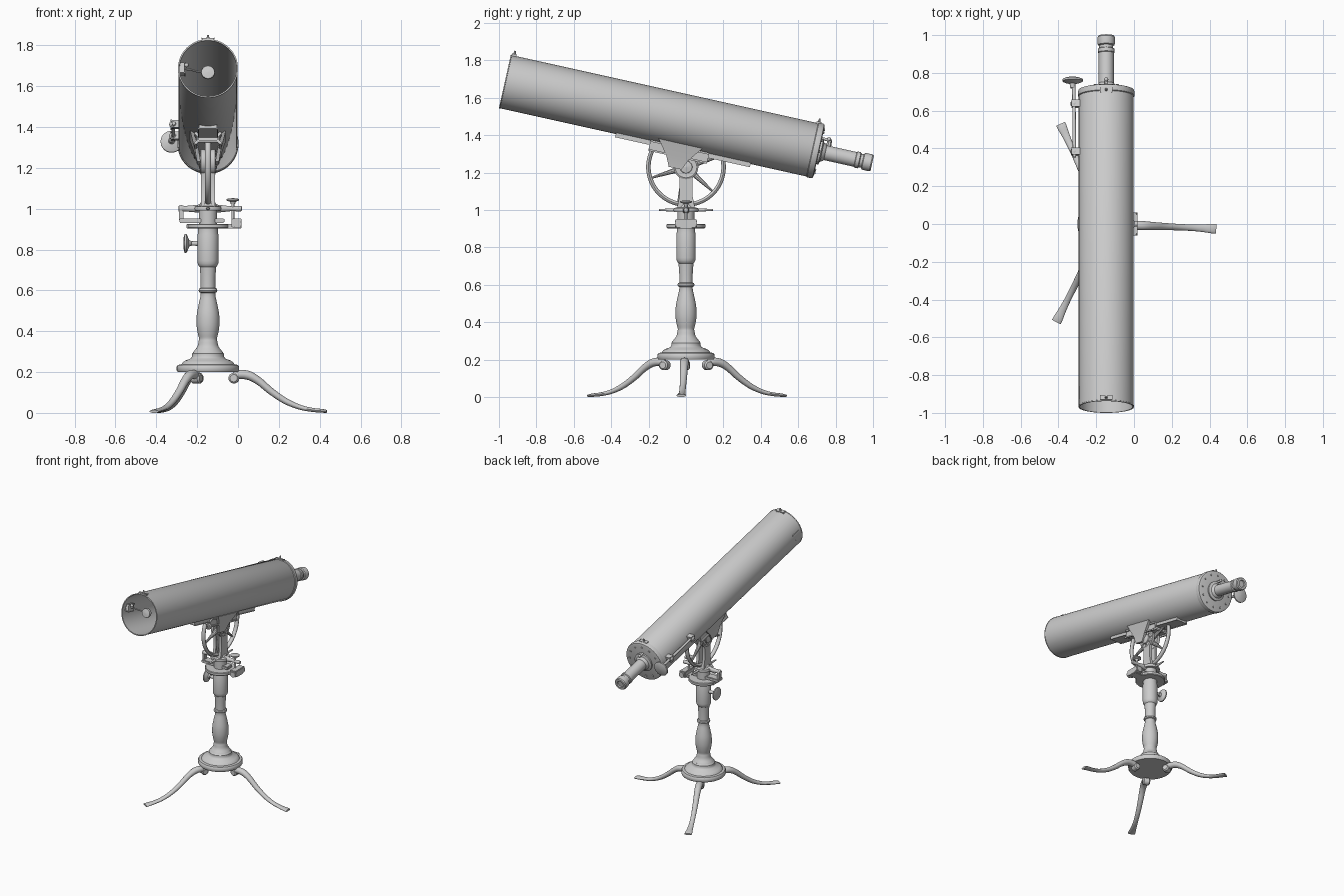
import bpy, bmesh
from math import sin, cos, pi, radians
from mathutils import Vector, Matrix

if "Cube" in bpy.data.objects:
    bpy.data.objects.remove(bpy.data.objects["Cube"])

metal = bpy.data.materials.new("grey_metal")
metal.use_nodes = True
grey = (0.6, 0.6, 0.6, 1)
metal.diffuse_color = grey
metal.node_tree.nodes["Principled BSDF"].inputs["Base Color"].default_value = grey

CX = -0.147                                   # pillar and tube centre line
X, Y, Z = Vector((1, 0, 0)), Vector((0, 1, 0)), Vector((0, 0, 1))
BACK = Vector((0, 0.70, 1.316))               # centre of the tube's rear end
D = Vector((0, -0.976, 0.217)).normalized()   # tube axis, towards the mouth
N = X.cross(D) * -1                           # tube's own up
if N.z < 0:
    N = -N


def tube_pt(x, up, along):
    return BACK + X * x + N * up + D * along


def finish(name, bm, angle=35):
    bmesh.ops.remove_doubles(bm, verts=bm.verts, dist=1e-5)
    bmesh.ops.recalc_face_normals(bm, faces=bm.faces)
    me = bpy.data.meshes.new(name)
    bm.to_mesh(me)
    bm.free()
    me.shade_smooth()
    me.set_sharp_from_angle(angle=radians(angle))
    me.materials.append(metal)
    ob = bpy.data.objects.new(name, me)
    ob.location.x = CX
    bpy.context.collection.objects.link(ob)
    return ob


def skin(name, rings, closed=False):
    """Bridge rings of points into a surface with capped ends."""
    bm = bmesh.new()
    vs = [[bm.verts.new(p) for p in r] for r in rings]
    n = len(vs[0])
    for a, b in zip(vs, vs[1:] + vs[:1] if closed else vs[1:]):
        for i in range(n):
            bm.faces.new((a[i], a[(i + 1) % n], b[(i + 1) % n], b[i]))
    if not closed:
        bm.faces.new(vs[0])
        bm.faces.new(vs[-1])
    return finish(name, bm)


def lathe(name, profile, origin=(0, 0, 0), axis=Z, n=32):
    """Turn (radius, height) points around an axis."""
    m = Matrix.Translation(origin) @ axis.to_track_quat('Z', 'Y').to_matrix().to_4x4()
    return skin(name, [[m @ Vector((max(r, 1e-4) * cos(2 * pi * i / n),
                                    max(r, 1e-4) * sin(2 * pi * i / n), h))
                        for i in range(n)] for r, h in profile])


def rod(name, a, b, r1, r2=None, n=16):
    a, b = Vector(a), Vector(b)
    return lathe(name, [(r1, 0), (r1 if r2 is None else r2, (b - a).length)], a, b - a, n)


def ball(name, c, r):
    return lathe(name, [(r * sin(pi * i / 10), -r * cos(pi * i / 10)) for i in range(11)], c, Z, 16)


def smooth_path(pts, steps=5):
    """Spline through points of any dimension."""
    p = [Vector(q) for q in pts]
    p = [p[0] * 2 - p[1]] + p + [p[-1] * 2 - p[-2]]
    out = []
    for a, b, c, d in zip(p, p[1:], p[2:], p[3:]):
        for s in range(steps):
            t = s / steps
            out.append(b + (c - a) * (t / 2) + (a * 2 - b * 5 + c * 4 - d) * (t * t / 2)
                       + (b * 3 - a - c * 3 + d) * (t ** 3 / 2))
    return out + [p[-2]]


def box(name, centre, size, axes=(X, Y, Z), bevel=0.004):
    bm = bmesh.new()
    bmesh.ops.create_cube(bm, size=1)
    for v in bm.verts:
        v.co = Vector(centre) + sum((ax * (c * s) for ax, c, s in zip(axes, v.co, size)), Vector())
    bmesh.ops.bevel(bm, geom=bm.edges[:], offset=bevel, segments=2, affect='EDGES')
    return finish(name, bm)


# Turned pillar and stepped round foot
lathe("pedestal_base", [(0, .2), (.148, .2), (.153, .208), (.153, .226), (.147, .235), (.13, .238),
                        (.125, .246), (.112, .256), (.085, .266), (.078, .276), (.078, .29), (.07, .3)], n=48)
lathe("pillar", [tuple(v) for v in smooth_path(
    [(.074, .285), (.07, .3), (.052, .325), (.046, .35), (.044, .365), (.05, .39), (.056, .43), (.055, .48),
     (.046, .53), (.037, .57), (.036, .588)], 3)] +
    [(.043, .592), (.046, .6), (.043, .608), (.036, .612), (.036, .66), (.04, .715), (.045, .72),
     (.05, .73), (.052, .745), (.052, .87), (.049, .88), (.049, .905), (0, .905)])

# Three curved legs with scrolled tops and flat feet
leg_path = [(.122, .168, .02, .02), (.15, .187, .024, .022), (.2, .183, .024, .022), (.25, .155, .021, .019),
            (.31, .105, .019, .017), (.38, .058, .017, .015), (.45, .028, .017, .012), (.51, .015, .02, .01),
            (.56, .01, .025, .009), (.582, .007, .026, .007)]
for k, deg in enumerate((-2.5, 114.5, 243)):
    out = Vector((cos(radians(deg)), sin(radians(deg)), 0))
    side = Z.cross(out)
    path = smooth_path(leg_path)
    rings = []
    for i, (r, h, w, t) in enumerate(path):
        a, b = path[max(i - 1, 0)], path[min(i + 1, len(path) - 1)]
        up = (Z * (b[0] - a[0]) - out * (b[1] - a[1])).normalized()
        rings.append([out * r + Z * h + side * (w * cos(pi * j / 8)) + up * (t * sin(pi * j / 8))
                      for j in range(16)])
    skin(f"leg_{k + 1}", rings)
    c = out * .127 + Z * .17
    lathe(f"leg_scroll_{k + 1}", [(0, -.026), (.018, -.026), (.026, -.018), (.026, .018),
                                  (.018, .026), (0, .026)], c, side, 20)

# Pillar clamp knob
rod("clamp_stem", (-.04, 0, .83), (-.1, 0, .83), .013, .009)
lathe("clamp_knob", [(0, -.02), (.012, -.018), (.016, -.008), (.036, 0), (.046, .006),
                     (.046, .014), (.03, .019), (0, .021)], (-.1, 0, .83), -X, 24)

# Azimuth turntable, cross bars and slow-motion screw
lathe("turntable", [(0, .902), (.1, .902), (.104, .907), (.104, .922), (.1, .926), (0, .926)], n=40)
box("lower_bar", (.03, 0, .914), (.27, .07, .024))
box("middle_bar", (-.03, 0, .942), (.22, .06, .022))
rod("turntable_neck", (0, 0, .92), (0, 0, 1.0), .045, n=24)
box("screw_block", (.14, 0, .93), (.05, .11, .045))
rod("screw_pivot", (.145, -.06, .925), (.145, .06, .925), .02)
rod("screw_shaft", (.122, 0, .93), (.122, 0, 1.04), .007)
lathe("screw_head", [(0, -.012), (.01, -.012), (.014, 0), (.031, .006), (.031, .014), (0, .018)],
      (.122, 0, 1.034), Z, 20)
lathe("cross_lever", [(0, -.145), (.014, -.143), (.018, -.13), (.013, -.115), (.018, -.06), (.025, 0),
                      (.018, .06), (.011, .12), (.014, .15), (.012, .165), (0, .167)], (0, 0, 1.0), X, 20)
box("lever_end", (-.132, 0, .968), (.022, .03, .055))
rod("side_lever_front", (0, 0, 1.0), (0, -.145, 1.0), .012, .005)
rod("side_lever_back", (0, 0, 1.0), (0, .145, 1.0), .012, .005)
lathe("upper_plate", [(0, .99), (.065, .99), (.068, 1.0), (.065, 1.01), (.045, 1.014), (.036, 1.03), (0, 1.03)])

# Fork cheeks holding the altitude axle
HUB = Vector((0, 0, 1.23))
for name, s in (("left", 1), ("right", -1)):
    x = .024 * s
    skin(f"{name}_fork_cheek", [[Vector((x + dx, sy * w, h)) for dx, sy in
                                 ((-.01, -1), (.01, -1), (.01, 1), (-.01, 1))]
                                for h, w in ((1.0, .05), (1.04, .042), (1.08, .034), (1.16, .034), (1.22, .045))])
    lathe(f"{name}_hub", [(0, .012), (.064, .012), (.066, .018), (.066, .034), (.058, .038), (.05, .036),
                          (.034, .036), (.032, .044), (.016, .046), (0, .05)], HUB, X * s)
    for k in range(8):
        c = HUB + X * (.036 * s) + (Y * cos(k * pi / 4) + Z * sin(k * pi / 4)) * .043
        rod(f"{name}_hub_bolt_{k + 1}", c, c + X * (.006 * s), .006, n=8)

# Altitude wheel, cut off where it meets the tube
def wheel_pt(r, deg, x=0):
    return HUB + X * x + (Y * cos(radians(deg)) + Z * sin(radians(deg))) * r

skin("altitude_wheel_rim", [[wheel_pt(.201 + .012 * cos(pi * j / 6), a, .015 * sin(pi * j / 6))
                             for j in range(12)] for a in range(140, 377, 4)])
for k, a in enumerate((17.5, 137.5, 197.5, 257.5, 317.5)):
    rod(f"wheel_spoke_{k + 1}", wheel_pt(.04, a), wheel_pt(.2, a), .017, .005, 10)

# Cradle between wheel and tube
box("cradle_plate", tube_pt(0, -.144, .7), (.09, .73, .03), (X, D, N))
box("cradle_block", tube_pt(0, -.165, .72), (.11, .3, .04), (X, D, N), .01)
for s in (1, -1):
    skin(f"cradle_bracket_{'left' if s > 0 else 'right'}",
         [[tube_pt(s * (x + dx), up, .72 + sy * w) for dx, sy in
           ((-.009, -1), (.009, -1), (.009, 1), (-.009, 1))]
          for x, up, w in ((.045, -.255, .035), (.055, -.2, .06), (.078, -.12, .12))])

# Open main tube with rear cell and mirror
L = 1.709
lathe("main_tube", [(0, 0), (.144, 0), (.1455, .003), (.1455, L - .006), (.147, L - .005), (.147, L),
                    (.14, L), (.14, .05), (0, .05)], BACK, D, 64)
lathe("rear_cell_ring", [(0, -.012), (.135, -.012), (.147, -.008), (.1495, 0), (.1495, .022), (.145, .026)],
      BACK, D, 64)
lathe("primary_mirror", [(.13, .04), (.13, .07), (.125, .072), (.07, .064), (0, .061)], BACK, D, 48)
for k in range(12):
    a = k * pi / 6
    c = tube_pt(.118 * cos(a), .118 * sin(a), -.01)
    rod(f"rear_screw_{k + 1}", c, c - D * .008, .007, n=8)

# Eyepiece drawtube
lathe("eyepiece", [(0, 0), (.07, 0), (.07, .012), (.052, .018), (.047, .03), (.04, .036), (.04, .2), (.044, .203),
                   (.044, .222), (.037, .226), (.037, .24), (.044, .244), (.046, .252), (.046, .286),
                   (.041, .293), (.025, .293), (.022, .285), (0, .285)], tube_pt(0, 0, -.01), -D)
rod("rear_stud", tube_pt(0, .07, -.01), tube_pt(0, .07, -.05), .008)
ball("rear_stud_tip", tube_pt(0, .075, -.05), .011)

# Sights on top of both tube ends
for name, along in (("rear", .022), ("front", L - .018)):
    box(f"{name}_sight_base", tube_pt(0, .148, along), (.06, .022, .01), (X, D, N), .002)
    rod(f"{name}_sight", tube_pt(0, .148, along), tube_pt(0, .172, along), .009, .004, 10)

# Secondary mirror on a side arm inside the mouth
lathe("secondary_mirror", [(0, -.01), (.032, -.01), (.034, 0), (.032, .01), (0, .014)], tube_pt(0, 0, 1.617), D, 24)
arm = [tube_pt(-.14, .012, 1.64), tube_pt(-.09, .012, 1.635), tube_pt(-.05, .004, 1.617), tube_pt(0, 0, 1.612)]
for k in range(3):
    rod(f"mirror_arm_{k + 1}", arm[k], arm[k + 1], .005, n=8)
box("mirror_arm_clamp", tube_pt(-.128, .012, 1.64), (.026, .06, .05), (X, D, N))
ball("mirror_arm_screw", tube_pt(-.105, .03, 1.65), .011)

# Focus rod along the tube's right side
rod("focus_rod", tube_pt(-.168, .025, .36), tube_pt(-.172, .025, -.05), .009)
for k, along in enumerate((.07, .33)):
    box(f"focus_bracket_{k + 1}", tube_pt(-.157, .025, along), (.045, .03, .036), (X, D, N))
    ball(f"focus_joint_{k + 1}", tube_pt(-.17, .025, along), .02)
lathe("focus_knob", [(0, -.035), (.012, -.035), (.016, -.012), (.042, -.004), (.054, .002),
                     (.054, .012), (.04, .018), (0, .02)], tube_pt(-.178, .025, -.05), -D, 28)
